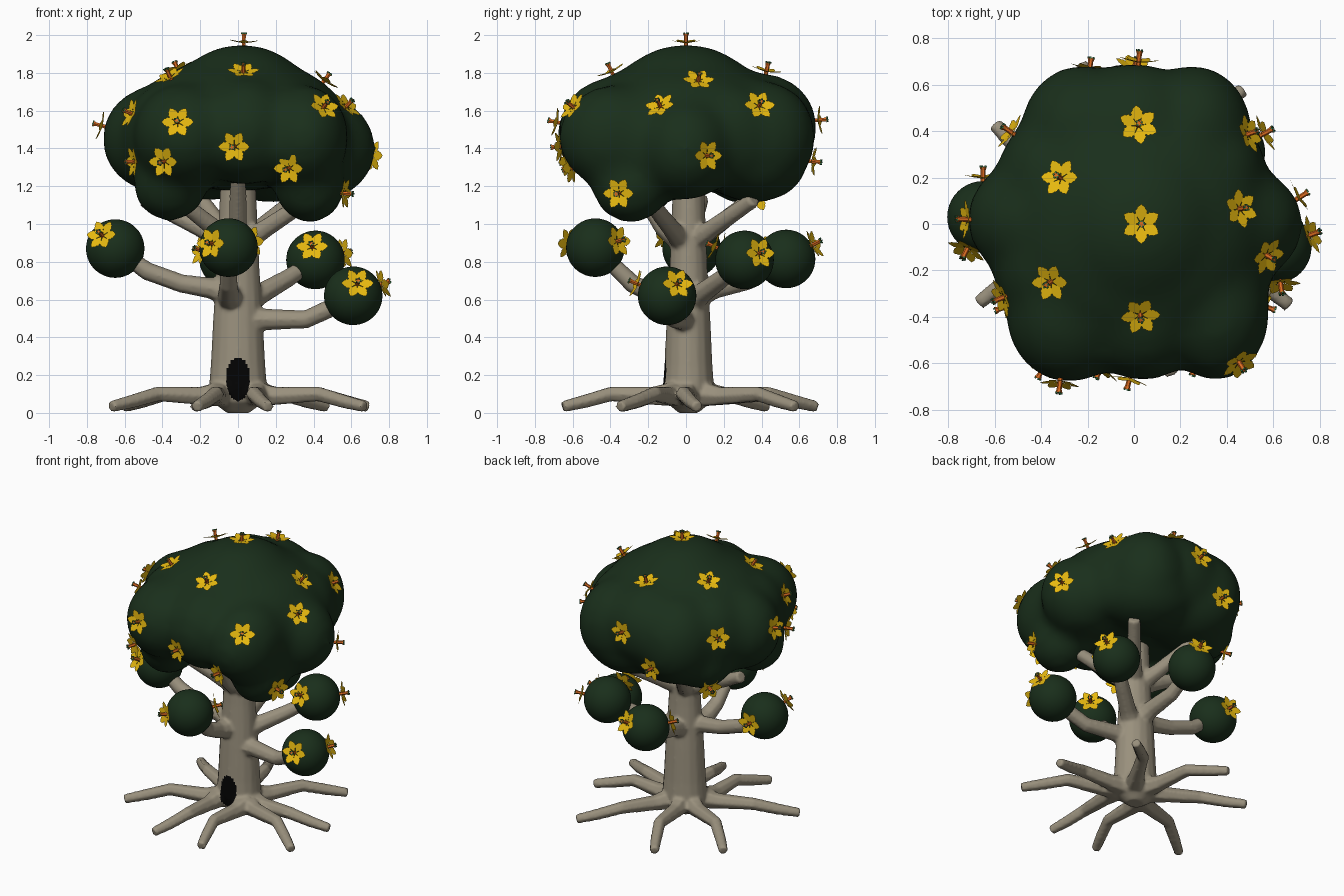
import bpy, bmesh, math
from mathutils import Vector, Matrix
from mathutils.bvhtree import BVHTree

cube = bpy.data.objects.get("Cube")
if cube:
    bpy.data.objects.remove(cube, do_unlink=True)


def material(name, r, g, b):
    m = bpy.data.materials.new(name)
    m.diffuse_color = (r, g, b, 1)
    m.use_nodes = True
    node = m.node_tree.nodes["Principled BSDF"]
    node.inputs["Base Color"].default_value = (r, g, b, 1)
    node.inputs["Roughness"].default_value = 0.9
    return m


bark = material("bark", 0.32, 0.28, 0.205)
leaf = material("dark leaf green", 0.010, 0.028, 0.011)
dark = material("hollow black", 0.001, 0.001, 0.001)
yellow = material("petal yellow", 0.79, 0.48, 0.005)
orange = material("stamen orange", 0.72, 0.15, 0.015)
tip_green = material("stamen tip green", 0.03, 0.18, 0.06)


def add_object(name, mesh, *mats):
    ob = bpy.data.objects.new(name, mesh)
    bpy.context.collection.objects.link(ob)
    for m in mats:
        mesh.materials.append(m)
    return ob


def mesh_from(bm, name):
    mesh = bpy.data.meshes.new(name)
    bm.to_mesh(mesh)
    bm.free()
    return mesh


def tube(bm, points, radii, sides=8):
    """Closed tube of rings following a path."""
    pts = [Vector(p) for p in points]
    rings = []
    for i, p in enumerate(pts):
        d = pts[min(i + 1, len(pts) - 1)] - pts[max(i - 1, 0)]
        q = d.to_track_quat('Z', 'Y')
        ring = []
        for k in range(sides):
            a = math.tau * k / sides
            ring.append(bm.verts.new(p + q @ Vector((math.cos(a), math.sin(a), 0)) * radii[i]))
        rings.append(ring)
    for lo, hi in zip(rings, rings[1:]):
        for k in range(sides):
            n = (k + 1) % sides
            bm.faces.new((lo[k], lo[n], hi[n], hi[k]))
    bm.faces.new(rings[0][::-1])
    bm.faces.new(rings[-1])


def ellipsoid(bm, centre, radii, detail=3):
    mat = Matrix.Translation(centre) @ Matrix.Diagonal((*radii, 1))
    bmesh.ops.create_icosphere(bm, subdivisions=detail, radius=1, matrix=mat)


def fuse(ob, voxel, iterations):
    """Melt overlapping volumes into one smooth skin."""
    mats = list(ob.data.materials)
    rm = ob.modifiers.new("Fuse", 'REMESH')
    rm.mode = 'VOXEL'
    rm.voxel_size = voxel
    rm.use_smooth_shade = True
    sm = ob.modifiers.new("Soften", 'SMOOTH')
    sm.factor = 0.5
    sm.iterations = iterations
    dg = bpy.context.evaluated_depsgraph_get()
    mesh = bpy.data.meshes.new_from_object(ob.evaluated_get(dg))
    ob.modifiers.clear()
    ob.data = mesh
    mesh.materials.clear()
    for m in mats:
        mesh.materials.append(m)
    for p in mesh.polygons:
        p.use_smooth = True
        p.material_index = 0


# Trunk, slightly oval, tapering to a blunt point under the roots
wood = bmesh.new()
heights = (0, 0.06, 0.13, 0.25, 0.5, 0.8, 1.0, 1.3)
tube(wood, [(0, 0, z) for z in heights],
     (0.06, 0.14, 0.155, 0.145, 0.132, 0.112, 0.104, 0.09), 16)
for v in wood.verts:
    v.co.y = v.co.y * 0.88 + 0.013

# Roots: kinked, flattening out toward the tip
root_tips = [(-0.67, -0.34), (-0.22, -0.65), (0.16, -0.65), (0.67, -0.35),
             (0.69, 0.06), (0.47, 0.58), (-0.23, 0.69), (-0.6, 0.43)]
for i, (x, y) in enumerate(root_tips):
    tip = Vector((x, y, 0))
    side = Vector((-y, x, 0)).normalized() * (0.05 if i % 2 else -0.05)
    start = tip.normalized() * 0.09
    if abs(x) < 0.3 and y < 0:
        start = Vector((math.copysign(0.1, x), -0.06, 0))
    up = Vector((0, 0, 1))
    path = [start + up * 0.1, start.lerp(tip, 0.2) + side * 0.3 + up * 0.09,
            start.lerp(tip, 0.55) + side + up * 0.1,
            start.lerp(tip, 0.8) + side * 0.5 + up * 0.06, tip + up * 0.033]
    tube(wood, path, (0.075, 0.053, 0.043, 0.039, 0.033), 6)

# Side branches, each ending in a leaf ball
balls = {
    "left": ((-0.65, 0.03, 0.87), [(0, 0, 0.62), (-0.14, 0, 0.66), (-0.3, 0.01, 0.685), (-0.48, 0.02, 0.75)]),
    "front": ((-0.05, -0.48, 0.875), [(-0.03, 0, 0.6), (-0.05, -0.16, 0.63), (-0.05, -0.28, 0.68)]),
    "back_right": ((0.41, 0.31, 0.81), [(0, 0, 0.56), (0.12, 0.08, 0.63), (0.26, 0.19, 0.71)]),
    "right": ((0.61, -0.1, 0.62), [(0, 0, 0.49), (0.15, -0.02, 0.495), (0.36, -0.06, 0.495), (0.48, -0.08, 0.55)]),
    "back": ((-0.05, 0.53, 0.815), [(0, 0, 0.6), (-0.02, 0.15, 0.66), (-0.04, 0.33, 0.7)]),
}
for centre, path in balls.values():
    n = len(path)
    tube(wood, path + [centre], [0.085, 0.058] + [0.05] * (n - 2) + [0.04])

# Upper limbs that hold the crown
for x, y, z in [(-0.5, 0.08, 1.13), (0.38, -0.2, 1.13), (0.0, -0.3, 1.27),
                (0.3, 0.36, 1.13), (-0.22, 0.38, 1.16), (-0.32, -0.2, 1.13)]:
    tube(wood, [(0, 0, 0.88), (x * 0.4, y * 0.4, 0.98), (x, y, z)], (0.065, 0.05, 0.042))

bmesh.ops.recalc_face_normals(wood, faces=wood.faces)
trunk = add_object("trunk_and_roots", mesh_from(wood, "trunk_and_roots"), bark, dark)
fuse(trunk, 0.011, 4)

# Painted hollow in the front of the trunk
for p in trunk.data.polygons:
    c = p.center
    if -0.24 < c.y < -0.04 and (c.x / 0.062) ** 2 + ((c.z - 0.178) / 0.115) ** 2 < 1:
        p.material_index = 1

# Crown of merged leaf masses
crown_bm = bmesh.new()
for centre, radii in [
        ((0, 0, 1.53), (0.58, 0.58, 0.36)), ((0.02, 0, 1.61), (0.39, 0.41, 0.345)),
        ((-0.42, 0.02, 1.45), (0.305, 0.27, 0.29)), ((0.44, 0, 1.4), (0.295, 0.26, 0.28)),
        ((-0.28, -0.38, 1.47), (0.28, 0.31, 0.28)), ((0.35, -0.38, 1.46), (0.24, 0.3, 0.28)),
        ((0.04, -0.39, 1.49), (0.27, 0.29, 0.29)), ((0, 0.41, 1.51), (0.3, 0.29, 0.29)),
        ((-0.22, 0.41, 1.46), (0.27, 0.28, 0.31)), ((0.25, 0.41, 1.46), (0.26, 0.28, 0.3)),
        ((-0.37, 0.22, 1.47), (0.22, 0.24, 0.29)), ((0.37, 0.24, 1.46), (0.2, 0.22, 0.28)),
        ((-0.38, -0.2, 1.46), (0.23, 0.23, 0.29)), ((0.4, -0.22, 1.43), (0.19, 0.21, 0.27)),
        ((0.18, 0.36, 1.31), (0.3, 0.28, 0.2)), ((-0.16, 0.34, 1.31), (0.3, 0.28, 0.19)),
        ((-0.36, -0.27, 1.21), (0.2, 0.21, 0.2)), ((0.38, -0.29, 1.2), (0.19, 0.21, 0.2)),
        ((-0.34, 0.3, 1.28), (0.2, 0.2, 0.18))]:
    ellipsoid(crown_bm, centre, radii)
crown = add_object("crown", mesh_from(crown_bm, "crown"), leaf)
fuse(crown, 0.035, 18)

# Flower: six broad notched petals, a stamen tube and a ring of tips
fb = bmesh.new()
half = [(0.03, 0.017), (0.041, 0.027), (0.05, 0.024), (0.056, 0.027), (0.066, 0.018), (0.071, 0.018)]
outline = ([(0.004, 0)] + [(r, -w) for r, w in half] + [(0.086, 0)]
           + [(r, w) for r, w in half[::-1]])
for k in range(6):
    turn = Matrix.Rotation(math.tau * k / 6, 3, 'Z')
    fb.faces.new([fb.verts.new(turn @ Vector((r, w, 0.012 + 0.2 * r))) for r, w in outline])


def paint_new(start, index):
    fb.faces.ensure_lookup_table()
    for f in fb.faces[start:]:
        f.material_index = index


before = len(fb.faces)
tube(fb, [(0, 0, -0.01), (0, 0, 0.05), (0, 0, 0.064)], (0.011, 0.011, 0.016), 6)
paint_new(before, 1)
before = len(fb.faces)
for k in range(5):
    a = math.tau * k / 5
    spot = Matrix.Translation((0.012 * math.cos(a), 0.012 * math.sin(a), 0.065))
    bmesh.ops.create_cube(fb, size=0.008, matrix=spot)
paint_new(before, 2)
flower_mesh = mesh_from(fb, "flower")
for m in (yellow, orange, tip_green):
    flower_mesh.materials.append(m)


def flower(name, place, normal):
    ob = add_object(name, flower_mesh)
    ob.matrix_world = Matrix.Translation(place) @ normal.to_track_quat('Z', 'Y').to_matrix().to_4x4()


# Flowers on the crown, seated on its surface and never drooping far
tree = BVHTree.FromPolygons([v.co for v in crown.data.vertices],
                            [p.vertices[:] for p in crown.data.polygons])
spots = [(0.03, 0, 1.94), (0.02, 0.43, 1.83), (0.03, -0.42, 1.86), (-0.32, 0.2, 1.82),
         (-0.36, -0.25, 1.78), (0.48, 0.07, 1.79), (0.58, -0.14, 1.63), (0.53, 0.4, 1.65),
         (0.46, -0.61, 1.63), (-0.32, -0.69, 1.54), (-0.02, -0.68, 1.4), (0.25, -0.65, 1.25),
         (-0.4, -0.64, 1.31), (-0.61, -0.38, 1.31), (-0.6, -0.33, 1.6), (-0.72, 0.02, 1.52),
         (0.52, -0.34, 1.17), (0.72, 0.12, 1.36), (0.02, 0.7, 1.55), (-0.55, 0.41, 1.54),
         (-0.19, 0.68, 1.32), (-0.44, 0.37, 1.15)]
for i, s in enumerate(spots):
    place, normal, _, _ = tree.find_nearest(Vector(s))
    normal.z = max(normal.z, normal.z * 0.2)
    flower(f"crown_flower_{i + 1}", place, normal)

# Leaf balls with two flowers each
facing = {"left": [(-0.4, -0.8, 0.4), (0, 1, 0.05)], "front": [(-0.5, -0.8, 0.12), (0.7, 0.7, 0.2)],
          "back_right": [(-0.1, -0.9, 0.4), (0.85, 0.45, 0.2)],
          "right": [(0.12, -0.87, 0.35), (0.85, 0.3, 0.35)],
          "back": [(0.3, 0.85, 0.45), (-0.8, -0.45, 0.25)]}
for side, (centre, _) in balls.items():
    bb = bmesh.new()
    ellipsoid(bb, centre, (0.155,) * 3, 4)
    ball = add_object(f"{side}_leaf_ball", mesh_from(bb, "leaf_ball"), leaf)
    for p in ball.data.polygons:
        p.use_smooth = True
    for i, d in enumerate(facing[side]):
        n = Vector(d).normalized()
        flower(f"{side}_ball_flower_{i + 1}", Vector(centre) + n * 0.153, n)
